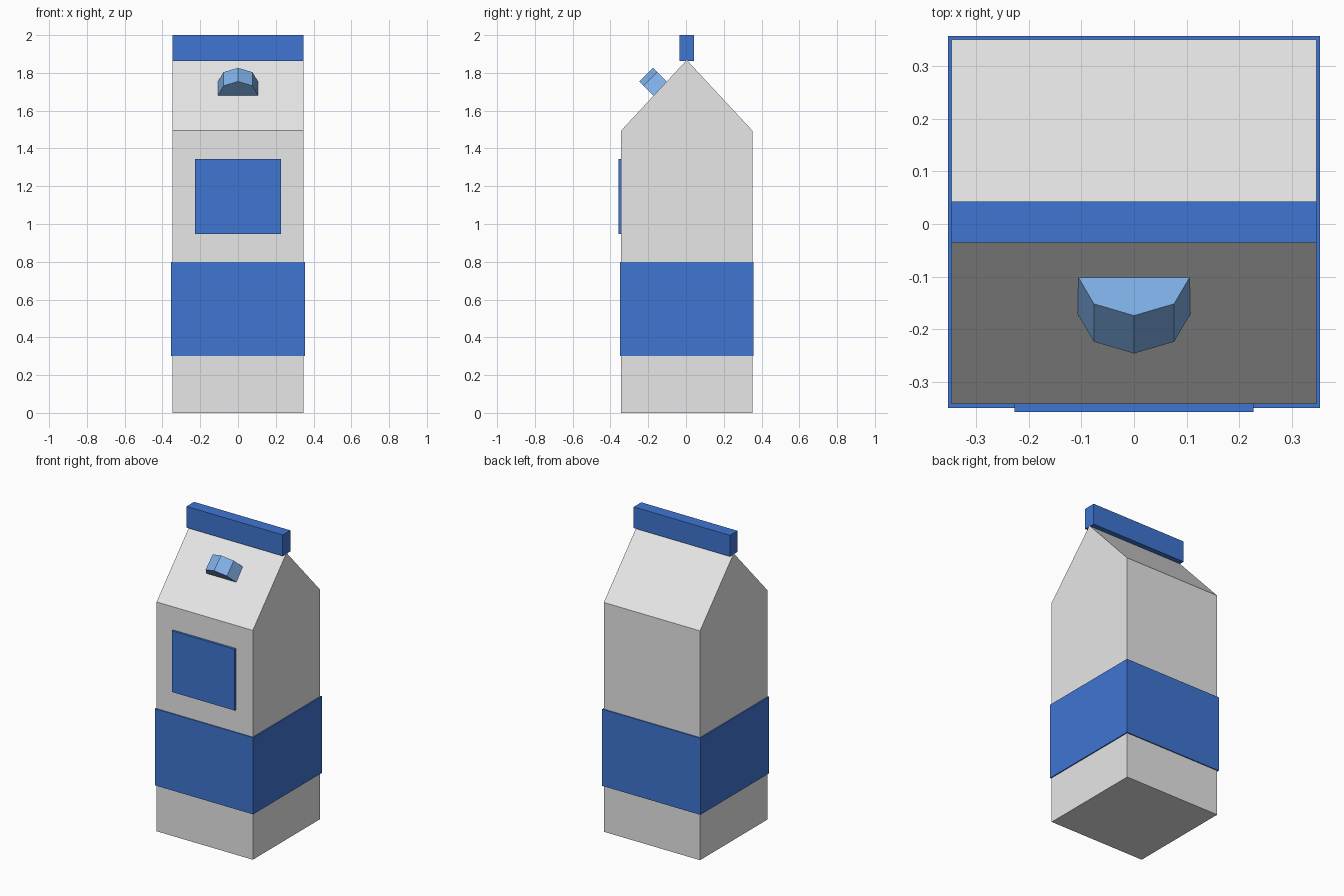
import bpy, bmesh, math
from mathutils import Matrix

if "Cube" in bpy.data.objects:
    bpy.data.objects.remove(bpy.data.objects["Cube"])

CY = 0.004          # depth centre of the carton
HALF = 0.347        # half width of the carton


def material(name, rgb):
    m = bpy.data.materials.new(name)
    m.diffuse_color = (*rgb, 1.0)
    m.use_nodes = True
    m.node_tree.nodes["Principled BSDF"].inputs["Base Color"].default_value = m.diffuse_color
    return m


white = material("carton white", (0.8, 0.8, 0.8))
blue = material("deep blue", (0.05, 0.18, 0.65))
light_blue = material("light blue", (0.22, 0.45, 0.83))


def finish(name, bm, mat):
    bmesh.ops.recalc_face_normals(bm, faces=bm.faces)
    mesh = bpy.data.meshes.new(name)
    bm.to_mesh(mesh)
    bm.free()
    mesh.materials.append(mat)
    obj = bpy.data.objects.new(name, mesh)
    bpy.context.collection.objects.link(obj)
    return obj


def box(name, lo, hi, mat):
    bm = bmesh.new()
    size = [b - a for a, b in zip(lo, hi)]
    mid = [(a + b) / 2 for a, b in zip(lo, hi)]
    bmesh.ops.create_cube(bm, size=1.0,
                          matrix=Matrix.Translation(mid) @ Matrix.Diagonal((*size, 1.0)))
    return finish(name, bm, mat)


# Carton body: gabled side profile extruded across the width
profile = [(-HALF, 0), (HALF, 0), (HALF, 1.495), (0, 1.868), (-HALF, 1.495)]
bm = bmesh.new()
side = bm.faces.new([bm.verts.new((-HALF, CY + y, z)) for y, z in profile])
ext = bmesh.ops.extrude_face_region(bm, geom=[side])
bmesh.ops.translate(bm, vec=(2 * HALF, 0, 0),
                    verts=[v for v in ext["geom"] if isinstance(v, bmesh.types.BMVert)])
finish("carton_body", bm, white)

# Sealed ridge strip on top
box("top_ridge", (-HALF, CY - 0.039, 1.862), (HALF, CY + 0.039, 2.0), blue)

# Band wrapped around the lower body
box("wrap_band", (-0.354, CY - 0.354, 0.3), (0.354, CY + 0.354, 0.8), blue)

# Square label on the front
box("front_label", (-0.227, -0.358, 0.946), (0.227, -0.335, 1.345), blue)

# Octagonal spout lying along the roof slope, half sunk into it
bm = bmesh.new()
bmesh.ops.create_cone(bm, cap_ends=True, segments=8, radius1=0.108, radius2=0.108, depth=0.102)
top_angle = max(math.atan2(v.co.y, v.co.x) for v in bm.verts)
step = math.pi / 4      # turn so that a corner points straight out of the roof
bmesh.ops.rotate(bm, verts=bm.verts,
                 matrix=Matrix.Rotation(round(top_angle / step) * step - top_angle, 3, 'Z'))
bmesh.ops.transform(bm, verts=bm.verts,
                    matrix=Matrix.Translation((0, -0.134, 1.714)) @ Matrix.Rotation(-math.pi / 4, 4, 'X'))
finish("spout", bm, light_blue)
